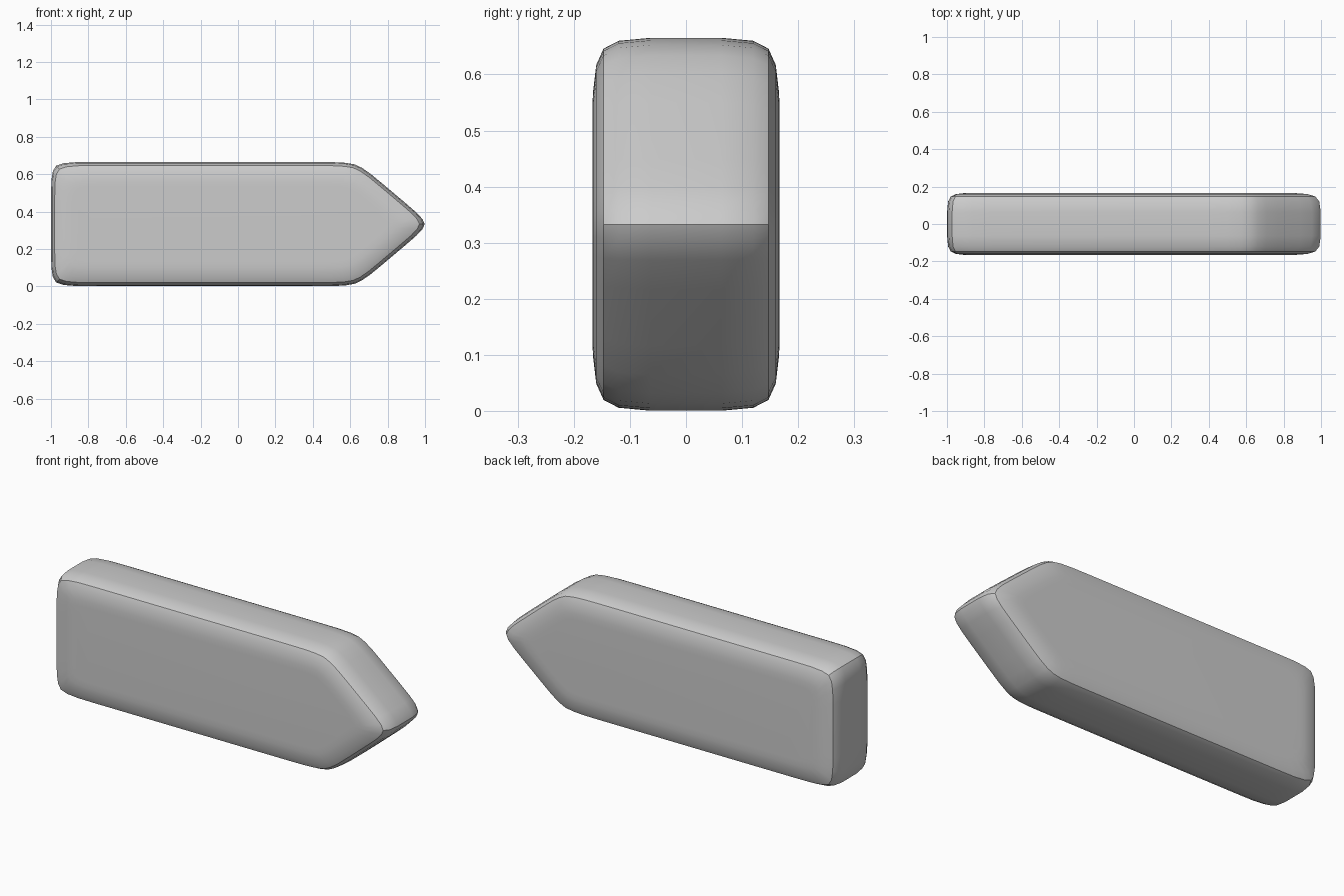
import bpy, bmesh
from mathutils import Vector

if "Cube" in bpy.data.objects:
    bpy.data.objects.remove(bpy.data.objects["Cube"])

# pointed outline in x, z (counter-clockwise)
OUTLINE = [Vector(p) for p in [(-1, 0), (0.635, 0), (1.03, 0.333), (0.635, 0.666), (-1, 0.666)]]
# soft corner: distance along the incoming and outgoing edge
CORNER = [(0.18, 0), (0.10, 0.001), (0.049, 0.007), (0.02, 0.02),
          (0.007, 0.049), (0.001, 0.10), (0, 0.18)]
# soft rim: half thickness and inset of the outline
RIM = [(0.063, 0.0007), (0.12, 0.006), (0.147, 0.02), (0.16, 0.049), (0.166, 0.10), (0.1667, 0.13)]


def ring(inset):
    pts = []
    n = len(OUTLINE)
    for i, c in enumerate(OUTLINE):
        a = (OUTLINE[i - 1] - c).normalized()
        b = (OUTLINE[(i + 1) % n] - c).normalized()
        sin = abs(a.x * b.y - a.y * b.x)
        base = c + (a + b) * (inset / sin)
        for u, v in CORNER:
            # the long straight edges round off more gently
            ku = 1.35 if abs(a.y) < 0.01 else 1.0
            kv = 1.35 if abs(b.y) < 0.01 else 1.0
            # rounding shrinks where the inset face gets smaller
            k = 1 - inset * 2.5
            pts.append(base + a * u * ku * k + b * v * kv * k)
    return pts


# pointed block, skinned from front rim to back rim
layers = [(-y, i) for y, i in reversed(RIM)] + RIM
bm = bmesh.new()
rings = [[bm.verts.new((p.x, y, p.y)) for p in ring(i)] for y, i in layers]
for r0, r1 in zip(rings, rings[1:]):
    for j in range(len(r0)):
        k = (j + 1) % len(r0)
        bm.faces.new((r0[j], r0[k], r1[k], r1[j]))
bm.faces.new(rings[0])
bm.faces.new(rings[-1])
bmesh.ops.recalc_face_normals(bm, faces=bm.faces)
mesh = bpy.data.meshes.new("pointed_block")
bm.to_mesh(mesh)
bm.free()
block = bpy.data.objects.new("pointed_block", mesh)
bpy.context.collection.objects.link(block)
bpy.context.view_layer.objects.active = block
block.select_set(True)
bpy.ops.object.shade_smooth_by_angle(angle=0.52)
